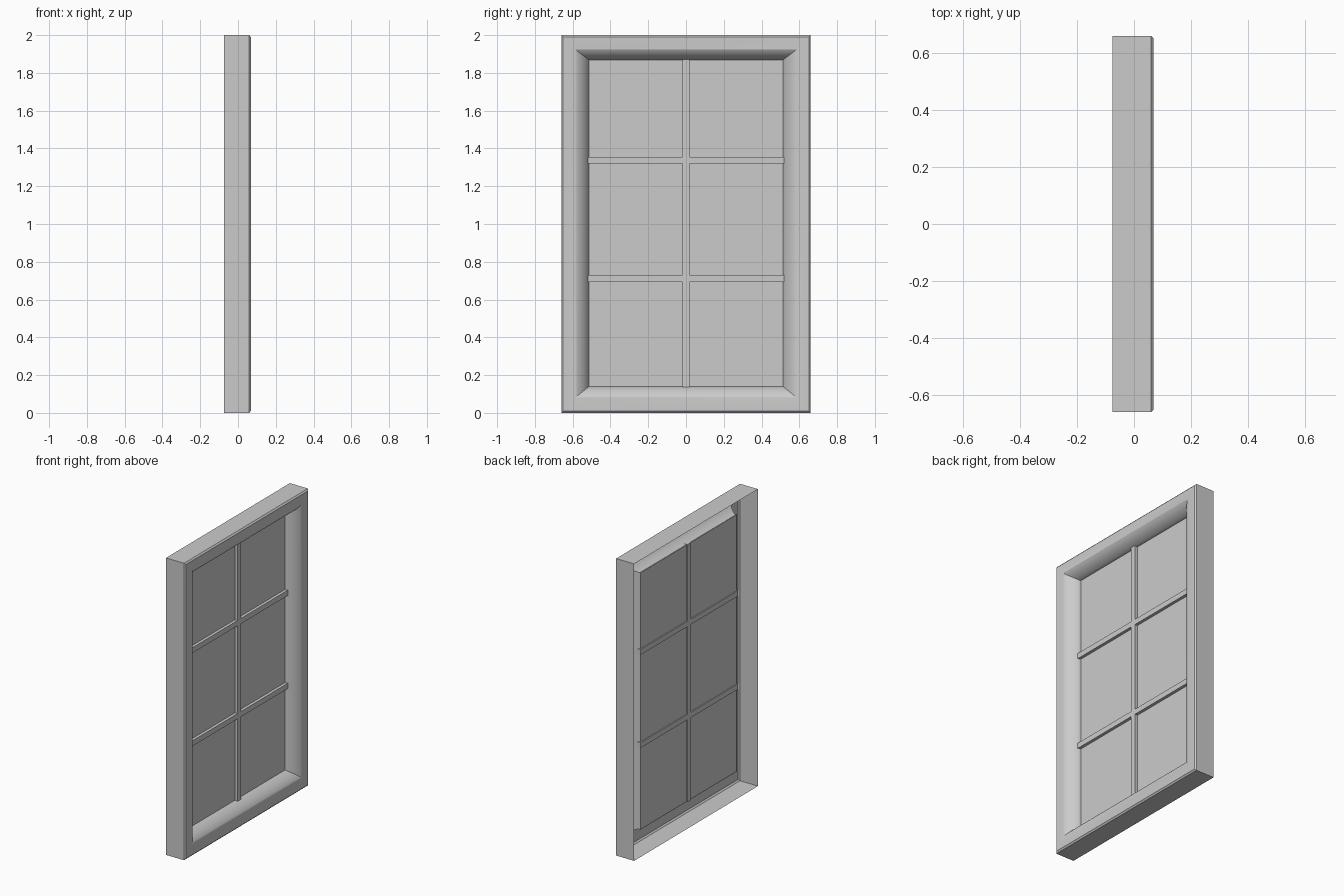
import bpy, bmesh, math

if "Cube" in bpy.data.objects:
    bpy.data.objects.remove(bpy.data.objects["Cube"])


def make_object(name, bm):
    bmesh.ops.recalc_face_normals(bm, faces=bm.faces)
    mesh = bpy.data.meshes.new(name)
    bm.to_mesh(mesh)
    bm.free()
    obj = bpy.data.objects.new(name, mesh)
    bpy.context.collection.objects.link(obj)
    return obj


def box(name, x0, x1, y0, y1, z0, z1):
    bm = bmesh.new()
    bmesh.ops.create_cube(bm, size=1)
    for v in bm.verts:
        v.co.x = x1 if v.co.x > 0 else x0
        v.co.y = y1 if v.co.y > 0 else y0
        v.co.z = z1 if v.co.z > 0 else z0
    return make_object(name, bm)


# Frame profile as rectangles: depth x, half width, bottom z, top z
rings = [(-0.075, 0.659, 0, 2), (0.059, 0.659, 0, 2), (0.068, 0.65, 0.01, 1.99)]

# Rounded splay running from the front face in to the glass
steps = 8
for i in range(steps + 1):
    t = i / steps
    a = t * math.pi / 2
    inward = 0.5 * t + 0.5 * math.sin(a)
    back = 0.5 * t + 0.5 * (1 - math.cos(a))
    rings.append((0.068 - 0.072 * back, 0.587 - 0.073 * inward,
                  0.08 + 0.06 * inward, 1.924 - 0.055 * inward))
# Short lip holding the glass
rings.append((-0.02, 0.514, 0.14, 1.869))

# Frame shell, open at the back
bm = bmesh.new()
loops = [[bm.verts.new((x, y, z)) for y, z in ((-w, lo), (w, lo), (w, hi), (-w, hi))]
         for x, w, lo, hi in rings]
for a, b in zip(loops, loops[1:]):
    for k in range(4):
        n = (k + 1) % 4
        bm.faces.new((a[k], a[n], b[n], b[k]))
frame = make_object("window_frame", bm)
bpy.context.view_layer.objects.active = frame
frame.select_set(True)
bpy.ops.object.shade_smooth_by_angle(angle=math.radians(30))

# Glass pane
box("glass_pane", -0.018, -0.011, -0.516, 0.516, 0.138, 1.871)

# Glazing bars
box("vertical_bar", -0.025, 0.009, -0.018, 0.018, 0.138, 1.872)
for i, z in enumerate((0.711, 1.338)):
    box(f"horizontal_bar_{i + 1}", -0.025, 0.009, -0.519, 0.519, z - 0.018, z + 0.018)
